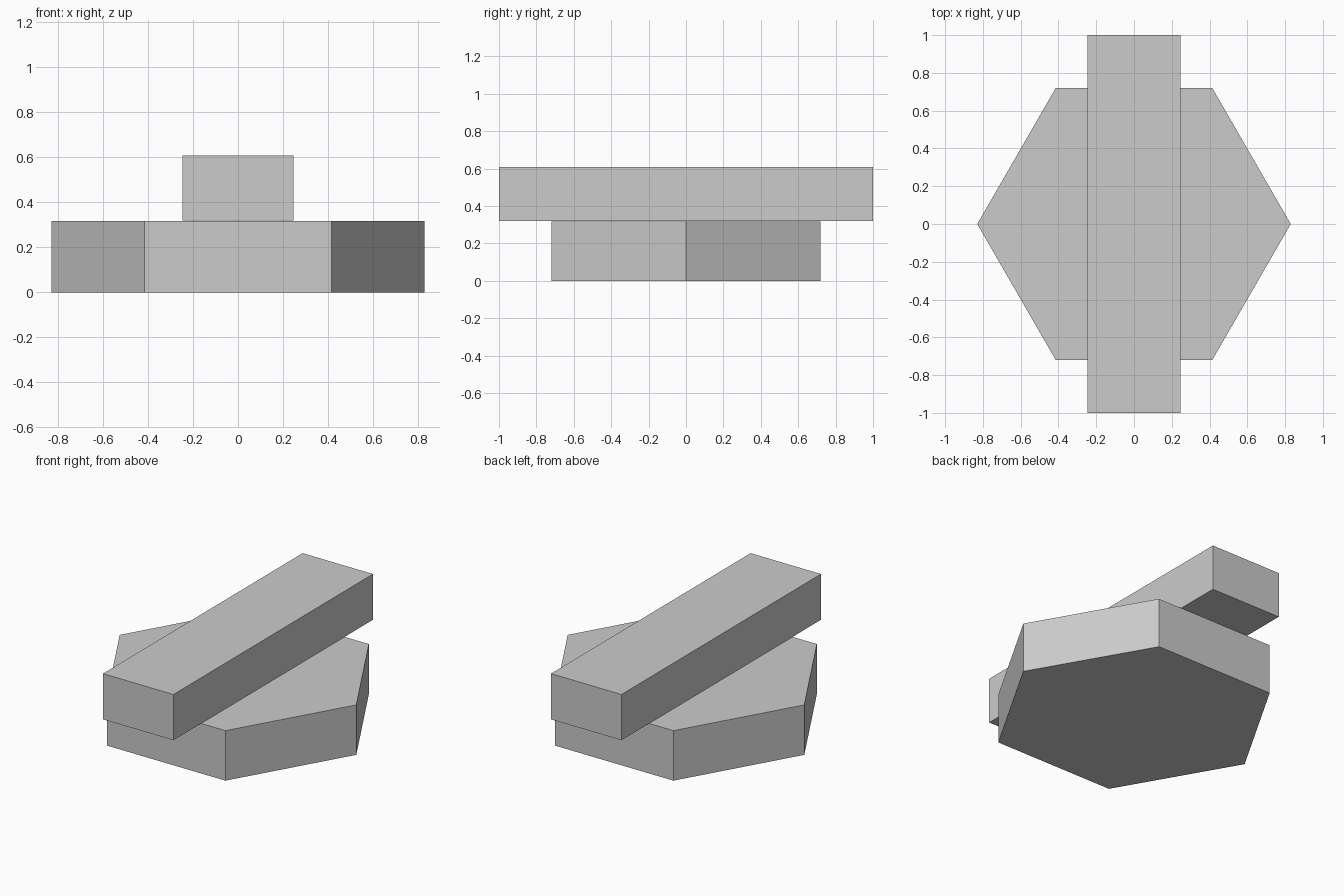
import bpy
import math

cube = bpy.data.objects.get("Cube")
if cube:
    bpy.data.objects.remove(cube, do_unlink=True)

# One plain grey for everything
grey = bpy.data.materials.new("light_grey")
grey.use_nodes = True
colour = (0.6, 0.6, 0.6, 1.0)
grey.diffuse_color = colour
grey.node_tree.nodes["Principled BSDF"].inputs["Base Color"].default_value = colour


def prism(name, outline, bottom, top):
    """Extrude a flat counter-clockwise outline between two heights."""
    n = len(outline)
    verts = [(x, y, z) for z in (bottom, top) for x, y in outline]
    faces = [tuple(reversed(range(n))), tuple(range(n, 2 * n))]
    faces += [(i, (i + 1) % n, (i + 1) % n + n, i + n) for i in range(n)]
    mesh = bpy.data.meshes.new(name)
    mesh.from_pydata(verts, [], faces)
    mesh.materials.append(grey)
    obj = bpy.data.objects.new(name, mesh)
    bpy.context.collection.objects.link(obj)
    return obj


# Hexagonal base with corners pointing to the sides
radius = 0.83
hexagon = [(radius * math.cos(math.radians(60 * i)),
            radius * math.sin(math.radians(60 * i))) for i in range(6)]
prism("hexagonal_base", hexagon, 0.0, 0.317)

# Long bar lying across the base from front to back
w, l = 0.247, 1.0
prism("cross_bar", [(-w, -l), (w, -l), (w, l), (-w, l)], 0.319, 0.609)
